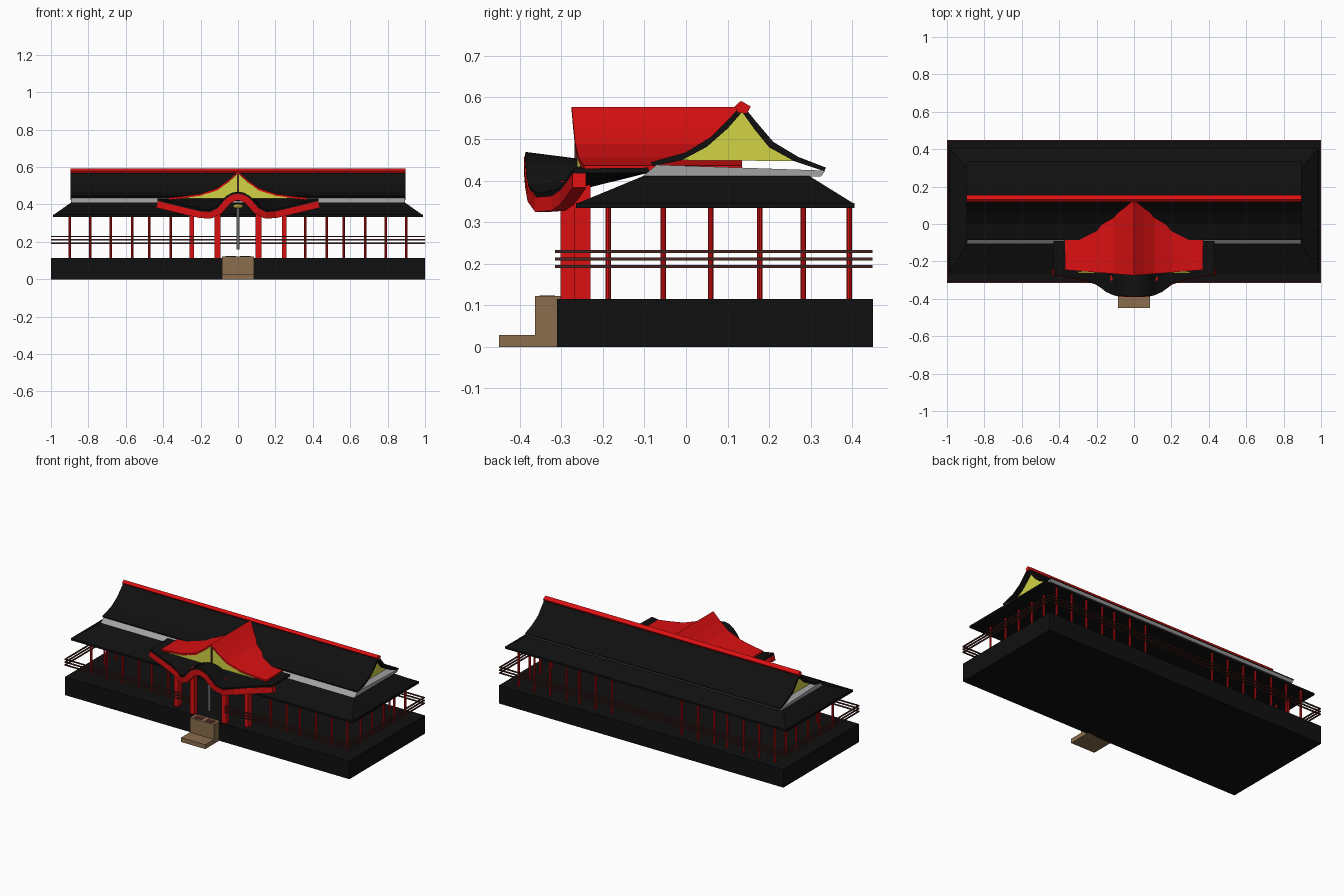
import bpy, bmesh, math
from mathutils import Vector

if "Cube" in bpy.data.objects:
    bpy.data.objects.remove(bpy.data.objects["Cube"])


def mat(name, r, g, b):
    m = bpy.data.materials.new(name)
    m.diffuse_color = (r, g, b, 1)
    m.use_nodes = True
    m.node_tree.nodes["Principled BSDF"].inputs["Base Color"].default_value = m.diffuse_color
    return m


BLACK = mat("black", 0.005, 0.005, 0.005)
RED = mat("red", 0.70, 0.005, 0.006)
YELLOW = mat("yellow", 0.65, 0.65, 0.06)
GREY = mat("grey", 0.36, 0.36, 0.37)
TAN = mat("tan wood", 0.26, 0.155, 0.075)
BROWN = mat("dark brown", 0.07, 0.02, 0.016)
GOLD = mat("old gold", 0.36, 0.28, 0.04)
ROPE = mat("pale rope", 0.5, 0.5, 0.5)


def mesh(name, verts, faces, m):
    bm = bmesh.new()
    vs = [bm.verts.new(v) for v in verts]
    for f in faces:
        bm.faces.new([vs[i] for i in f])
    bmesh.ops.recalc_face_normals(bm, faces=bm.faces)
    me = bpy.data.meshes.new(name)
    bm.to_mesh(me)
    bm.free()
    me.materials.append(m)
    ob = bpy.data.objects.new(name, me)
    bpy.context.collection.objects.link(ob)
    return ob


def loft(name, a, b, m):
    """Closed solid between two matching outlines."""
    n = len(a)
    faces = [list(range(n)), list(range(n, 2 * n))]
    faces += [(i, (i + 1) % n, n + (i + 1) % n, n + i) for i in range(n)]
    return mesh(name, a + b, faces, m)


def prism_x(name, pts, x0, x1, m):
    return loft(name, [(x0, y, z) for y, z in pts], [(x1, y, z) for y, z in pts], m)


def prism_y(name, pts, y0, y1, m):
    return loft(name, [(x, y0, z) for x, z in pts], [(x, y1, z) for x, z in pts], m)


def rect(x0, x1, y0, y1, z):
    return [(x0, y0, z), (x1, y0, z), (x1, y1, z), (x0, y1, z)]


def box(name, x0, x1, y0, y1, z0, z1, m):
    return loft(name, rect(x0, x1, y0, y1, z0), rect(x0, x1, y0, y1, z1), m)


def post(name, x, y, z0, z1, r, m, n=10):
    ring = [(x + r * math.cos(2 * math.pi * i / n), y + r * math.sin(2 * math.pi * i / n)) for i in range(n)]
    return loft(name, [(a, b, z0) for a, b in ring], [(a, b, z1) for a, b in ring], m)


def mirrored(half):
    """Right half outline (first point on the centre) to a full left-to-right line."""
    return [(-p[0],) + tuple(p[1:]) for p in half[:0:-1]] + list(half)


# stone platform
box("platform", -1, 1, -0.31, 0.45, 0, 0.115, BLACK)

# step and offering box with slots
box("step", -0.085, 0.085, -0.45, -0.36, 0, 0.028, TAN)
box("offering_box", -0.085, 0.085, -0.363, -0.30, 0, 0.122, TAN)
for s in (-1, 1):
    box("box_slot", s * 0.04 - 0.028, s * 0.04 + 0.028, -0.352, -0.315, 0.12, 0.1235, BROWN)

# veranda columns
xs = [0.36, 0.475, 0.565, 0.68, 0.79, 0.90]
for s in (-1, 1):
    for x in xs:
        post("front_column", s * x, -0.187, 0.115, 0.345, 0.007, RED)
    for x in [0.245] + xs:
        post("back_column", s * x, 0.393, 0.115, 0.345, 0.007, RED)
    for y in (-0.055, 0.06, 0.177, 0.282):
        post("side_column", s * 0.90, y, 0.115, 0.345, 0.007, RED)
    # porch pillars
    box("inner_porch_pillar", s * 0.11 - 0.016, s * 0.11 + 0.016, -0.302, -0.27, 0.115, 0.40, RED)
    box("outer_porch_pillar", s * 0.247 - 0.013, s * 0.247 + 0.013, -0.27, -0.23, 0.115, 0.39, RED)

# three-bar railing, open at the porch
for z in (0.193, 0.211, 0.229):
    a, b = z - 0.0035, z + 0.0035
    box("back_rail", -1, 1, 0.442, 0.449, a, b, BROWN)
    for s in (-1, 1):
        box("side_rail", min(s, s * 0.993), max(s, s * 0.993), -0.315, 0.449, a, b, BROWN)
        box("front_rail", min(s, s * 0.125), max(s, s * 0.125), -0.315, -0.308, a, b, BROWN)

# lower hipped roof
loft("lower_roof_edge", rect(-0.99, 0.99, -0.265, 0.405, 0.334), rect(-0.99, 0.99, -0.265, 0.405, 0.346), BLACK)
loft("lower_roof", rect(-0.985, 0.985, -0.262, 0.403, 0.345), rect(-0.89, 0.89, -0.10, 0.295, 0.412), BLACK)

# grey board under the upper roof
prism_x("roof_board", [(-0.105, 0.41), (-0.07, 0.438), (0.335, 0.424), (0.325, 0.41)], -0.892, 0.892, GREY)

# upper roof with sagging slopes
outer = [(-0.085, 0.444), (0, 0.468), (0.06, 0.505), (0.10, 0.545), (0.135, 0.583),
         (0.17, 0.54), (0.21, 0.493), (0.27, 0.457), (0.337, 0.431)]
inner = [(-0.08, 0.435), (-0.01, 0.449), (0.05, 0.481), (0.10, 0.525), (0.135, 0.565),
         (0.165, 0.523), (0.20, 0.480), (0.26, 0.447), (0.332, 0.423)]
prism_x("upper_roof", outer + inner[::-1], -0.895, 0.895, BLACK)
for s in (-1, 1):
    prism_x("side_gable", inner[1:-1], s * 0.865, s * 0.857, YELLOW)

# ridge cap
prism_x("ridge_cap", [(0.117, 0.578), (0.132, 0.592), (0.156, 0.578), (0.147, 0.562), (0.125, 0.564)], -0.896, 0.896, RED)

# front dormer: red roof, yellow gable, king post
half = [(0, 0.577), (0.05, 0.532), (0.11, 0.488), (0.20, 0.457), (0.30, 0.443), (0.37, 0.436)]
top = mirrored(half)
low = [(x, z - 0.012) for x, z in top]
prof = top + low[::-1]
loft("dormer_roof", [(x, -0.275 + 0.08 * abs(x), z) for x, z in prof], [(x, 0.135, z) for x, z in prof], RED)
gable = mirrored([(x, z - 0.010) for x, z in half[:5]])
prism_y("dormer_gable", gable, -0.262, -0.254, YELLOW)
box("gable_post", -0.005, 0.005, -0.268, -0.26, 0.43, 0.56, BROWN)

# curved porch roof and its red fascia
edge = mirrored([(0, -0.387, 0.455), (0.03, -0.387, 0.449), (0.06, -0.386, 0.432), (0.085, -0.384, 0.405),
                 (0.11, -0.378, 0.376), (0.15, -0.36, 0.357), (0.20, -0.32, 0.360),
                 (0.26, -0.30, 0.374), (0.34, -0.285, 0.393), (0.43, -0.27, 0.415)])
n = len(edge)
rows = []
for t in (0, 0.4, 1):
    for x, y, z in edge:
        zb = z + (0.425 - z) * t
        rows.append((x, y + (-0.09 - y) * t, zb + 0.008 * (1 - t)))
sheet = mesh("porch_roof", rows, [(r * n + i, r * n + i + 1, r * n + n + i + 1, r * n + n + i)
                                  for r in range(2) for i in range(n - 1)], BLACK)
mod = sheet.modifiers.new("thickness", "SOLIDIFY")
mod.thickness = 0.012
mod.offset = 0

fv = []
for i, (x, y, z) in enumerate(edge):
    # drop the band square to the curve so the arch keeps its thickness
    p, q = edge[max(i - 1, 0)], edge[min(i + 1, n - 1)]
    d = Vector((q[0] - p[0], q[2] - p[2])).normalized()
    ox, oz = d.y * 0.033, -d.x * 0.033
    fv += [(x, y - 0.003, z + 0.003), (x + ox, y - 0.003, z + oz),
           (x + ox, y + 0.03, z + oz), (x, y + 0.03, z + 0.003)]
ff = [(4 * i + k, 4 * i + (k + 1) % 4, 4 * i + 4 + (k + 1) % 4, 4 * i + 4 + k)
      for i in range(n - 1) for k in range(4)]
ff += [(0, 1, 2, 3), tuple(4 * (n - 1) + k for k in range(4))]
mesh("porch_fascia", fv, ff, RED)

# bell and its rope
post("bell_rope", 0, -0.288, 0.16, 0.385, 0.008, ROPE)
bpy.ops.mesh.primitive_uv_sphere_add(segments=16, ring_count=8, radius=0.027, location=(0, -0.288, 0.39))
bell = bpy.context.object
bell.name = "bell"
bell.scale = (1, 0.6, 0.5)
bell.data.materials.append(GOLD)
bpy.ops.object.shade_smooth_by_angle()
